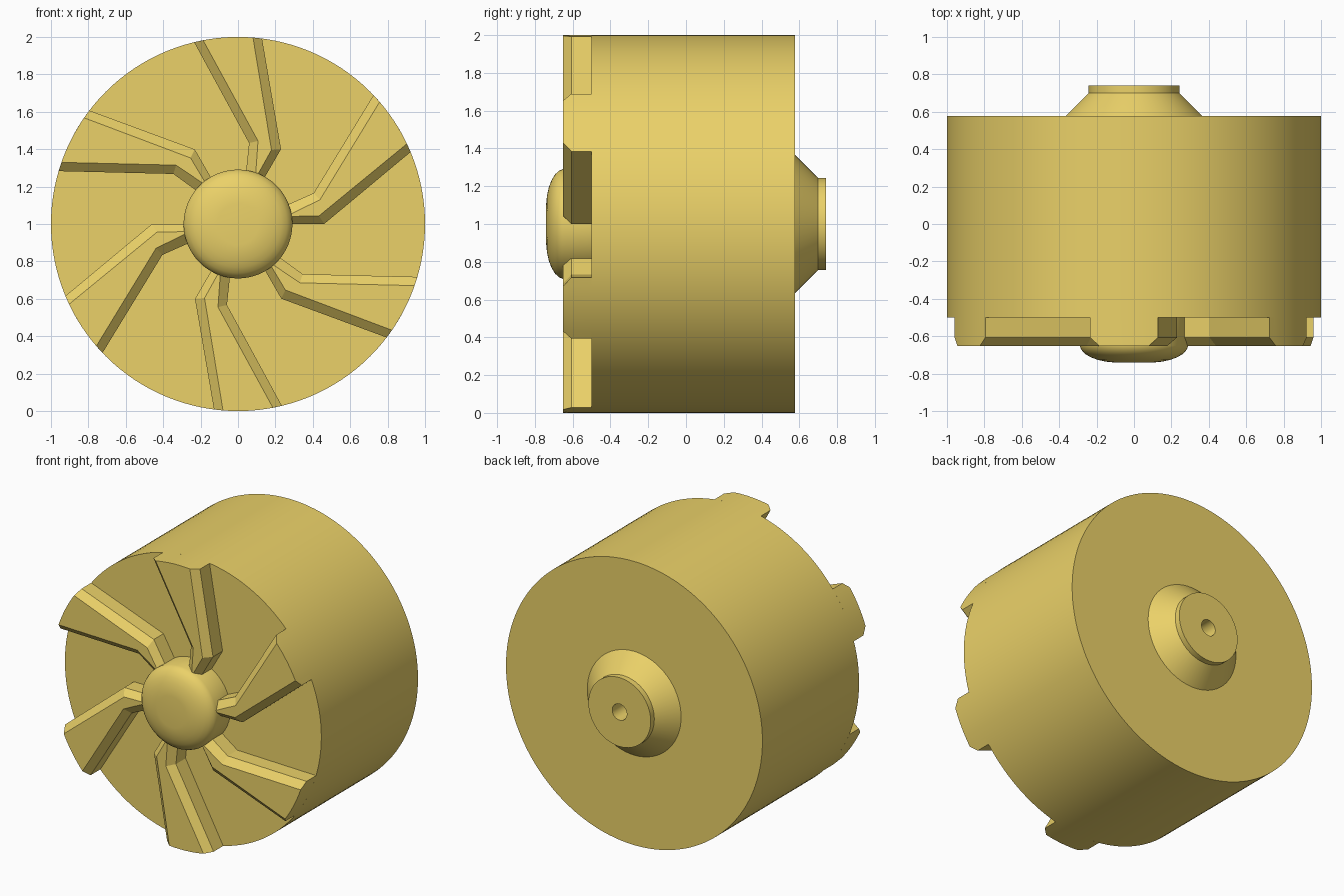
import bpy, bmesh
from math import sin, cos, atan2, pi, radians

if "Cube" in bpy.data.objects:
    bpy.data.objects.remove(bpy.data.objects["Cube"])

# warm brass colour shared by every part
brass = bpy.data.materials.new("brass")
brass.diffuse_color = (0.83, 0.64, 0.14, 1)
brass.use_nodes = True
brass.node_tree.nodes["Principled BSDF"].inputs["Base Color"].default_value = brass.diffuse_color


def finish(bm, name, angle=30):
    bmesh.ops.recalc_face_normals(bm, faces=bm.faces)
    mesh = bpy.data.meshes.new(name)
    bm.to_mesh(mesh)
    bm.free()
    mesh.materials.append(brass)
    ob = bpy.data.objects.new(name, mesh)
    bpy.context.collection.objects.link(ob)
    ob.location.z = 1
    bpy.ops.object.select_all(action='DESELECT')
    ob.select_set(True)
    bpy.context.view_layer.objects.active = ob
    bpy.ops.object.shade_smooth_by_angle(angle=radians(angle))
    return ob


def bridge(bm, rings):
    """Join matching rings of vertices and cap both ends."""
    for a, b in zip(rings, rings[1:]):
        n = len(a)
        for i in range(n):
            j = (i + 1) % n
            bm.faces.new((a[i], a[j], b[j], b[i]))
    bm.faces.new(rings[0])
    bm.faces.new(rings[-1])


def lathe(name, profile, n):
    """Revolve (radius, y) points around the y axis, capping both ends."""
    bm = bmesh.new()
    rings = [[bm.verts.new((r * cos(2 * pi * i / n), y, r * sin(2 * pi * i / n)))
              for i in range(n)] for r, y in profile]
    bridge(bm, rings)
    return finish(bm, name)


# main drum
lathe("drum", [(1, -0.5), (1, 0.577)], 128)

# rounded hub on the front
lathe("front_hub", [(0.291, -0.49), (0.291, -0.65), (0.282, -0.672), (0.262, -0.694),
                    (0.232, -0.712), (0.195, -0.726), (0.15, -0.736), (0.11, -0.74)], 64)

# tapered boss on the back with a blind centre hole
lathe("rear_boss", [(0.372, 0.57), (0.366, 0.577), (0.243, 0.70), (0.243, 0.74),
                    (0.057, 0.74), (0.057, 0.60)], 64)

# bent blade outline: left side hub/kink/rim, right side rim/kink/hub
BASE = ([(0.04, 0.25), (0.059, 0.433), (-0.235, 0.973)],
        [(0.128, 0.99), (0.23, 0.40), (0.12, 0.21)])
TOP = ([(0.094, 0.26), (0.107, 0.444), (-0.187, 0.984)],
       [(0.08, 0.995), (0.179, 0.396), (0.102, 0.258)])


def outline(sides, steps=8):
    left, right = sides
    a0 = atan2(left[2][1], left[2][0])
    a1 = atan2(right[0][1], right[0][0])
    arc = [(cos(a0 + (a1 - a0) * i / steps), sin(a0 + (a1 - a0) * i / steps))
           for i in range(steps + 1)]
    return left[:2] + arc + right[1:]


# six chamfered blades around the hub
for k in range(6):
    c, s = cos(k * pi / 3), sin(k * pi / 3)
    bm = bmesh.new()
    rings = [[bm.verts.new((x * c - z * s, y, x * s + z * c)) for x, z in outline(o)]
             for o, y in ((BASE, -0.5), (BASE, -0.607), (TOP, -0.651))]
    bridge(bm, rings)
    finish(bm, f"blade_{k + 1}", 20)
